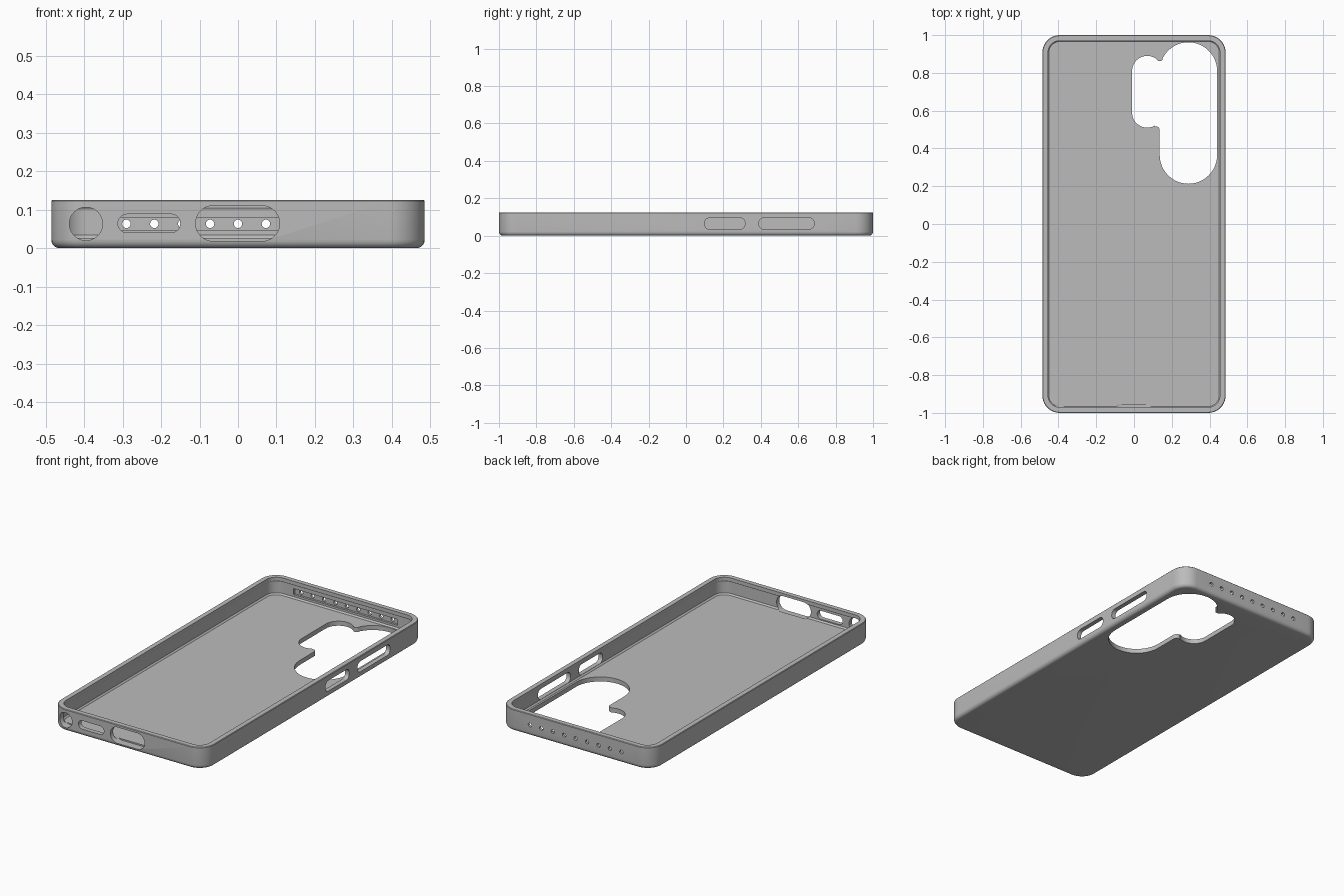
import bpy
import bmesh
from math import cos, sin, radians

cube = bpy.data.objects.get("Cube")
if cube:
    bpy.data.objects.remove(cube, do_unlink=True)

HALF_X, HALF_Y, HEIGHT, CORNER = 0.485, 1.0, 0.125, 0.092

grey = bpy.data.materials.new("plain grey")
grey.use_nodes = True
colour = (0.5, 0.5, 0.5, 1)
grey.diffuse_color = colour
grey.node_tree.nodes["Principled BSDF"].inputs["Base Color"].default_value = colour


def arc(cx, cy, r, start, end, steps=12):
    angles = [radians(start + (end - start) * i / steps) for i in range(steps + 1)]
    return [(cx + r * cos(a), cy + r * sin(a)) for a in angles]


def rounded_rect(x0, x1, y0, y1, r, steps=10):
    return (arc(x1 - r, y1 - r, r, 0, 90, steps) + arc(x0 + r, y1 - r, r, 90, 180, steps)
            + arc(x0 + r, y0 + r, r, 180, 270, steps) + arc(x1 - r, y0 + r, r, 270, 360, steps))


def loft(name, rings):
    """Skin a stack of matching closed rings and cap both ends."""
    bm = bmesh.new()
    loops = [[bm.verts.new(p) for p in ring] for ring in rings]
    n = len(loops[0])
    for a, b in zip(loops, loops[1:]):
        for i in range(n):
            j = (i + 1) % n
            bm.faces.new((a[i], a[j], b[j], b[i]))
    bm.faces.new(loops[0])
    bm.faces.new(loops[-1])
    bmesh.ops.remove_doubles(bm, verts=bm.verts, dist=1e-5)
    bmesh.ops.recalc_face_normals(bm, faces=bm.faces)
    mesh = bpy.data.meshes.new(name)
    bm.to_mesh(mesh)
    bm.free()
    obj = bpy.data.objects.new(name, mesh)
    bpy.context.collection.objects.link(obj)
    return obj


def prism(name, outline, axis, low, high):
    """Extrude a 2D outline along one axis."""
    place = {"x": lambda u, v, d: (d, u, v),
             "y": lambda u, v, d: (u, d, v),
             "z": lambda u, v, d: (u, v, d)}[axis]
    return loft(name, [[place(u, v, d) for u, v in outline] for d in (low, high)])


def case_ring(inset, z):
    x, y = HALF_X - inset, HALF_Y - inset
    return [(u, v, z) for u, v in rounded_rect(-x, x, -y, y, CORNER - inset)]


# Case shell: rounded underside, outer wall, rim, lip, inner wall, floor
profile = [(0.02 * (1 - sin(a)), 0.022 * (1 - cos(a)))
           for a in (radians(18 * i) for i in range(6))]
profile += [(0, HEIGHT - 0.003), (0.003, HEIGHT), (0.03, HEIGHT),
            (0.03, 0.106), (0.026, 0.1), (0.026, 0.034), (0.034, 0.026)]
case = loft("phone_case", [case_ring(i, z) for i, z in profile])
case.data.materials.append(grey)

# Camera opening: tall lobe joined to a short lobe with filleted corners
camera = (arc(0.288, 0.81, 0.152, 0, 155, 24)
          + arc(0.137, 0.881, 0.019, -25, -150, 8)
          + arc(0.07, 0.81, 0.08, 50, 180, 16)
          + arc(0.07, 0.59, 0.08, 180, 300, 16)
          + arc(0.116, 0.497, 0.02, 105, 0, 8)
          + arc(0.288, 0.365, 0.152, 180, 360, 24))
cutters = [prism("camera_cutter", camera, "z", -0.1, 0.06)]

# Front edge: round hole, small slot and charging slot
for name, x0, x1, z0, z1, r in [
        ("round_hole_cutter", -0.438, -0.352, 0.02, 0.106, 0.0429),
        ("speaker_slot_cutter", -0.312, -0.15, 0.04, 0.088, 0.0239),
        ("charging_slot_cutter", -0.11, 0.108, 0.018, 0.11, 0.0455)]:
    cutters.append(prism(name, rounded_rect(x0, x1, z0, z1, r), "y", -1.1, -0.955))

# Side buttons on the left wall
for name, y0, y1 in [("power_button_cutter", 0.1, 0.315),
                     ("volume_button_cutter", 0.39, 0.685)]:
    outline = rounded_rect(y0, y1, 0.035, 0.095, 0.026)
    cutters.append(prism(name, outline, "x", 0.44, 0.6))

# Back wall: inner groove with a row of small vents
groove = [(-0.33, 0.046), (0.33, 0.046), (0.33, 0.08), (-0.33, 0.08)]
cutters.append(prism("vent_groove_cutter", groove, "y", 0.93, 0.986))
for i in range(-4, 5):
    hole = arc(i * 0.0725, 0.063, 0.011, 0, 360, 16)[:-1]
    cutters.append(prism("vent_cutter", hole, "y", 0.95, 1.1))

# Cut every opening, then discard the cutters
bpy.ops.object.select_all(action="DESELECT")
case.select_set(True)
bpy.context.view_layer.objects.active = case
for cutter in cutters:
    cutter.hide_render = True
    mod = case.modifiers.new(cutter.name, "BOOLEAN")
    mod.operation = "DIFFERENCE"
    mod.solver = "EXACT"
    mod.object = cutter
    bpy.ops.object.modifier_apply(modifier=mod.name)
    bpy.data.objects.remove(cutter, do_unlink=True)

bpy.ops.object.shade_smooth_by_angle(angle=radians(30))
